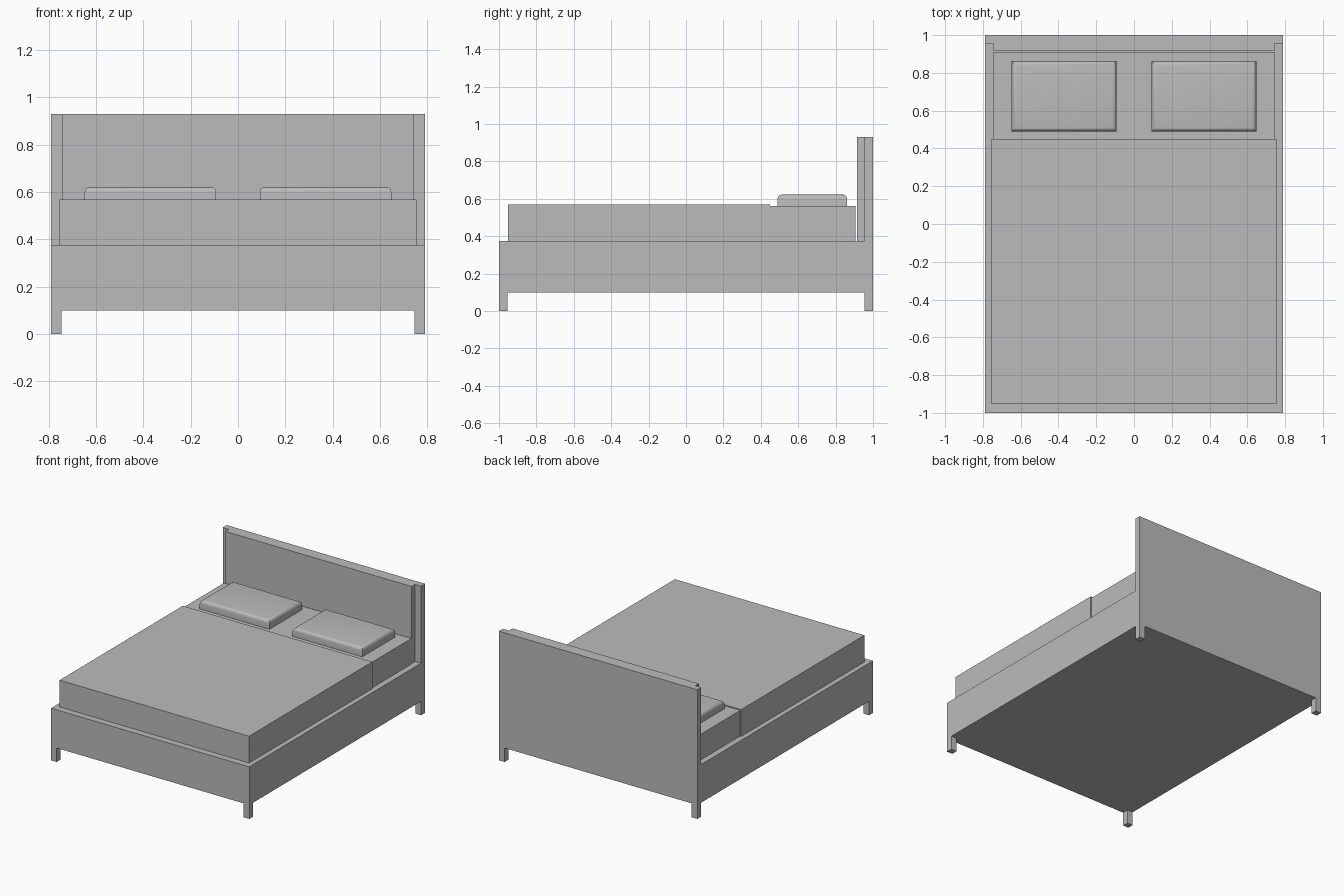
import bpy
import bmesh
from mathutils import Vector

default = bpy.data.objects.get("Cube")
if default:
    bpy.data.objects.remove(default, do_unlink=True)

grey = bpy.data.materials.new("plain grey")
grey.use_nodes = True
shade = (0.5, 0.5, 0.5, 1)
grey.diffuse_color = shade
grey.node_tree.nodes["Principled BSDF"].inputs["Base Color"].default_value = shade


def box(name, low, high, top_bevel=0):
    """Box between two corners, optionally with rounded top edges."""
    low, high = Vector(low), Vector(high)
    bm = bmesh.new()
    bmesh.ops.create_cube(bm, size=1)
    for v in bm.verts:
        v.co = (low + high) / 2 + v.co * (high - low)
    if top_bevel:
        rim = [e for e in bm.edges if all(v.co.z > high.z - 0.001 for v in e.verts)]
        bmesh.ops.bevel(bm, geom=rim, offset=top_bevel, segments=4,
                        profile=0.5, affect='EDGES')
    mesh = bpy.data.meshes.new(name)
    bm.to_mesh(mesh)
    bm.free()
    mesh.materials.append(grey)
    obj = bpy.data.objects.new(name, mesh)
    bpy.context.collection.objects.link(obj)
    return obj


W, L, LEG = 0.79, 1.0, 0.045
BASE, RAIL, TOP = 0.10, 0.375, 0.93

# Frame and headboard
box("bed_base", (-W, -L, BASE), (W, L, RAIL))
box("headboard_back", (-W, L - LEG, RAIL), (W, L, TOP))
box("headboard_panel", (-0.743, 0.915, RAIL), (0.743, L - LEG, TOP))

# Corner legs and pillows, one of each per side
for side, s in (("left", 1), ("right", -1)):
    xs = sorted((s * W, s * (W - LEG)))
    for end, y in (("front", -L), ("back", L - LEG)):
        box(f"{end}_{side}_leg", (xs[0], y, 0), (xs[1], y + LEG, BASE))
    xs = sorted((s * 0.093, s * 0.648))
    pillow = box(f"{side}_pillow", (xs[0], 0.49, 0.56), (xs[1], 0.862, 0.622), 0.023)
    bpy.ops.object.select_all(action='DESELECT')
    pillow.select_set(True)
    bpy.context.view_layer.objects.active = pillow
    bpy.ops.object.shade_smooth_by_angle()

# Mattress, with the blanket wrapped over its lower part
box("mattress", (-0.747, -0.94, RAIL), (0.747, 0.907, 0.56))
box("blanket", (-0.755, -0.952, RAIL), (0.755, 0.45, 0.568))
